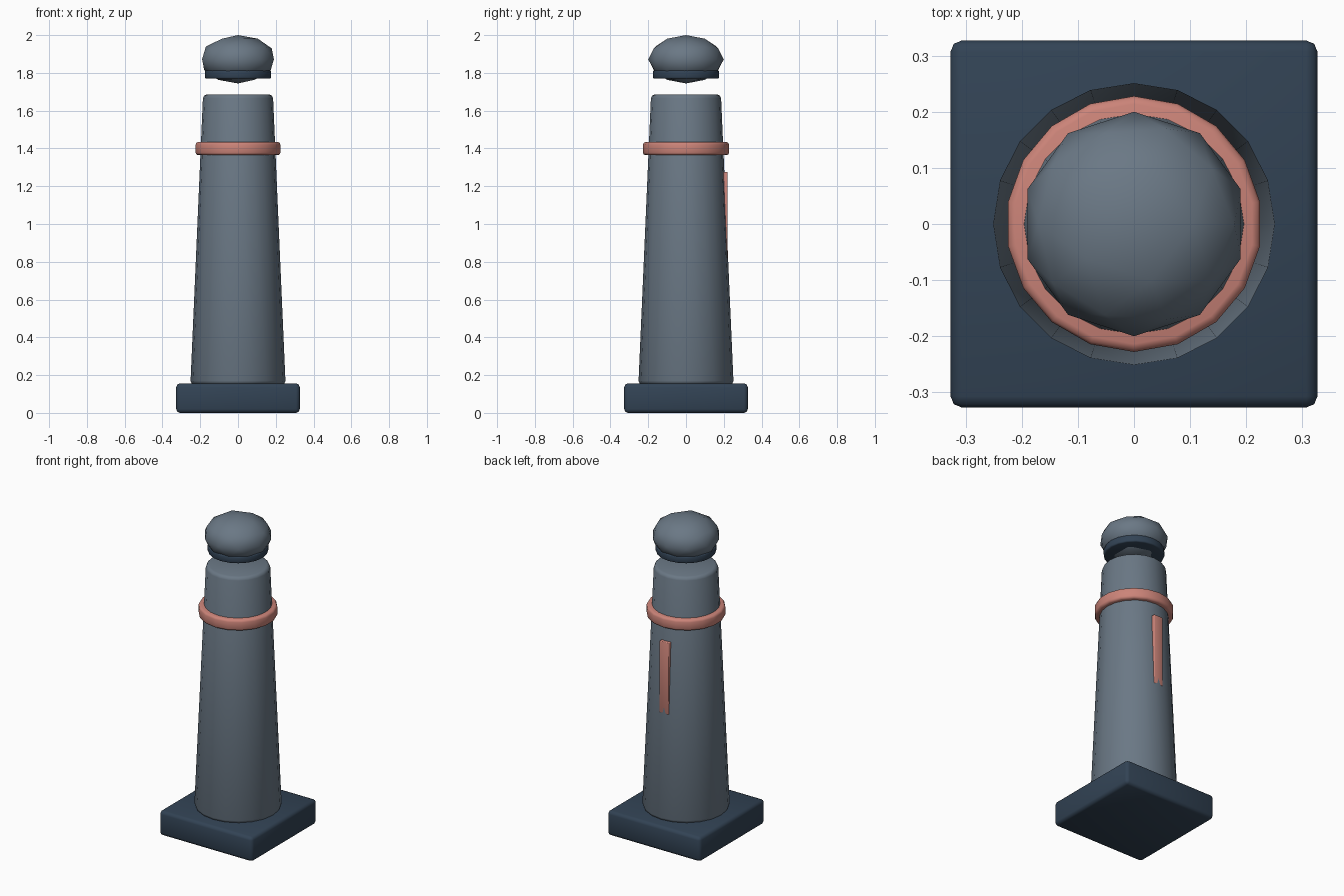
import bpy
import math

if "Cube" in bpy.data.objects:
    bpy.data.objects.remove(bpy.data.objects["Cube"])


def material(name, color):
    mat = bpy.data.materials.new(name)
    mat.diffuse_color = (*color, 1.0)
    mat.use_nodes = True
    mat.node_tree.nodes["Principled BSDF"].inputs["Base Color"].default_value = mat.diffuse_color
    return mat


slate = material("slate", (0.145, 0.188, 0.235))
navy = material("navy", (0.032, 0.056, 0.09))
coral = material("coral", (0.6, 0.23, 0.19))


def finish(name, mat, bevel=0.0, segments=2):
    """Name, colour, bevel and smooth the active object."""
    ob = bpy.context.object
    ob.name = name
    bpy.ops.object.transform_apply(location=False, rotation=True, scale=True)
    ob.data.materials.append(mat)
    ob.data.shade_smooth()
    if bevel:
        mod = ob.modifiers.new("bevel", "BEVEL")
        mod.width = bevel
        mod.segments = segments
        mod.limit_method = "ANGLE"
        mod.angle_limit = math.radians(40)
    return ob


def box(name, x, y, z, mat, bevel):
    """Box given by (min, max) ranges on each axis."""
    spans = (x, y, z)
    bpy.ops.mesh.primitive_cube_add(size=1, location=[(a + b) / 2 for a, b in spans])
    bpy.context.object.scale = [b - a for a, b in spans]
    return finish(name, mat, bevel)


def drum(name, sides, r_low, r_high, z_low, z_high, mat, bevel):
    """Round tapered section standing between two heights."""
    bpy.ops.mesh.primitive_cone_add(vertices=sides, radius1=r_low, radius2=r_high,
                                    depth=z_high - z_low,
                                    location=(0, 0, (z_low + z_high) / 2))
    return finish(name, mat, bevel)


# Square foot
box("base_plinth", (-0.327, 0.327), (-0.327, 0.327), (0.0, 0.156), navy, 0.02)

# Tapered post
drum("post_body", 20, 0.252, 0.185, 0.15, 1.686, slate, 0.02)

# Coloured band round the post
drum("post_band", 18, 0.228, 0.228, 1.364, 1.434, coral, 0.014)

# Upright strip on the back, sinking into the tapered body
box("back_strip", (-0.0325, 0.0325), (0.18, 0.221), (0.82, 1.275), coral, 0.004)

# Floating cap: flattened low-poly ball with a collar
bpy.ops.mesh.primitive_ico_sphere_add(subdivisions=2, radius=0.2, location=(0, 0, 1.872))
bpy.context.object.scale = (1, 1, 0.64)
finish("cap_dome", slate)
drum("cap_collar", 20, 0.175, 0.175, 1.769, 1.814, navy, 0.008)
